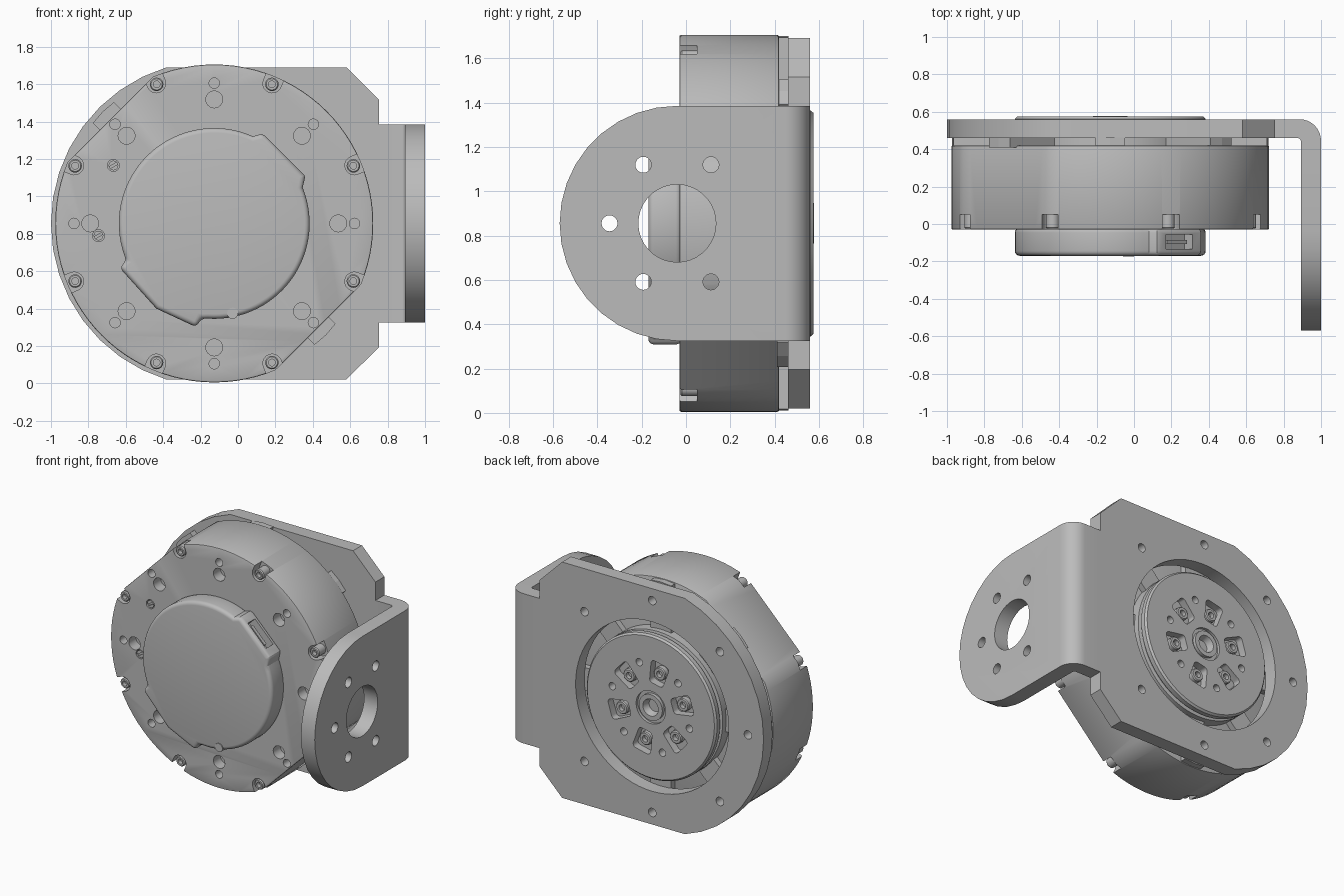
import bpy, bmesh
from math import sin, cos, pi, radians, sqrt
from mathutils import Matrix, Vector

if "Cube" in bpy.data.objects:
    bpy.data.objects.remove(bpy.data.objects["Cube"])

CX, CZ = -0.127, 0.855          # motor axis
grey = bpy.data.materials.new("machined grey")
grey.use_nodes = True
grey.diffuse_color = (0.5, 0.5, 0.5, 1)
grey.node_tree.nodes["Principled BSDF"].inputs["Base Color"].default_value = (0.5, 0.5, 0.5, 1)


def arc(r, a0, a1, n, u=0, v=0):
    """Points on an arc, in degrees, both ends included."""
    angles = [radians(a0 + (a1 - a0) * i / n) for i in range(n + 1)]
    return [(u + r * cos(a), v + r * sin(a)) for a in angles]


def ring(r, n, u=0, v=0):
    return arc(r, 0, 360, n, u, v)[:-1]


def turn(pts, deg):
    c, s = cos(radians(deg)), sin(radians(deg))
    return [(x * c - y * s, x * s + y * c) for x, y in pts]


def polar(r, deg):
    return r * cos(radians(deg)), r * sin(radians(deg))


def prism(bm, pts, lo, hi, axis="motor"):
    """Extrude a 2D outline between two depths along an axis."""
    place = {"motor": lambda a, b, d: (CX + a, d, CZ + b),
             "x": lambda a, b, d: (d, a, b),
             "z": lambda a, b, d: (a, b, d)}[axis]
    ends = [[bm.verts.new(place(a, b, d)) for a, b in pts] for d in (lo, hi)]
    faces = [bm.faces.new(e) for e in ends]
    for i in range(len(pts)):
        j = (i + 1) % len(pts)
        faces.append(bm.faces.new((ends[0][i], ends[0][j], ends[1][j], ends[1][i])))
    bmesh.ops.recalc_face_normals(bm, faces=faces)


def lathe(bm, profile, n, u=0, v=0):
    """Spin (radius, depth) points around a line parallel to the motor axis."""
    verts = [bm.verts.new((CX + u + r, y, CZ + v)) for r, y in profile]
    edges = [bm.edges.new(p) for p in zip(verts, verts[1:])]
    bmesh.ops.spin(bm, geom=verts + edges, cent=(CX + u, 0, CZ + v), axis=(0, 1, 0),
                   angle=2 * pi, steps=n, use_duplicate=False)
    bmesh.ops.remove_doubles(bm, verts=bm.verts, dist=1e-5)
    bmesh.ops.recalc_face_normals(bm, faces=bm.faces)


def finish(name, bm):
    mesh = bpy.data.meshes.new(name)
    bm.to_mesh(mesh)
    bm.free()
    mesh.materials.append(grey)
    ob = bpy.data.objects.new(name, mesh)
    bpy.context.collection.objects.link(ob)
    return ob


def bake(ob):
    dg = bpy.context.evaluated_depsgraph_get()
    mesh = bpy.data.meshes.new_from_object(ob.evaluated_get(dg))
    ob.modifiers.clear()
    ob.data = mesh


def bevel(ob, width, segments, limit=35):
    m = ob.modifiers.new("edge", "BEVEL")
    m.width, m.segments, m.angle_limit = width, segments, radians(limit)
    bake(ob)


def combine(ob, bm, op="DIFFERENCE"):
    tool = finish("cutter", bm)
    tool.hide_render = True
    m = ob.modifiers.new("cut", "BOOLEAN")
    m.object, m.operation, m.solver = tool, op, "EXACT"
    bake(ob)
    bpy.data.objects.remove(tool)


def smooth(ob):
    bpy.ops.object.select_all(action="DESELECT")
    ob.select_set(True)
    bpy.context.view_layer.objects.active = ob
    bpy.ops.object.shade_smooth_by_angle(angle=radians(25))


# Motor body: a drum with two opposite flats
outline = []
for x, z in ring(0.85, 96):
    d = (z - x) / sqrt(2)
    k = (d - max(-0.787, min(0.787, d))) / sqrt(2)
    outline.append((x + k, z - k))
bm = bmesh.new()
prism(bm, outline, -0.03, 0.42)
body = finish("motor_body", bm)
bevel(body, 0.008, 2)
holes = bmesh.new()
for i in range(8):
    prism(holes, ring(0.045, 24, *polar(0.663, 45 * i)), -0.1, 0.05)
    prism(holes, ring(0.028, 16, *polar(0.75, 45 * i)), -0.1, 0.05)
    notch = arc(0.05, 90, 270, 10, 0.81) + [(0.9, -0.05), (0.9, 0.05)]
    prism(holes, turn(notch, 45 * i + 22.5), -0.1, 0.05)
for u, v in ((-0.539, 0.31), (-0.619, -0.065)):
    prism(holes, ring(0.032, 16, u, v), -0.1, 0.0)
combine(body, holes)
smooth(body)

# Pads between body and bracket
bm = bmesh.new()
for i in range(8):
    pad = [(0.45, -0.08), (0.838, -0.08), (0.845, 0), (0.838, 0.08), (0.45, 0.08)]
    prism(bm, turn(pad, 45 * i), 0.41, 0.462)
finish("mounting_pads", bm)

# Socket screws around the front rim, and two slotted set screws
for i in range(8):
    bm = bmesh.new()
    u, v = polar(0.805, 45 * i + 22.5)
    lathe(bm, [(0, 0.005), (0.018, 0.005), (0.018, -0.025), (0.03, -0.025),
               (0.036, -0.018), (0.036, 0.055)], 20, u, v)
    smooth(finish("rim_screw", bm))
for u, v in ((-0.539, 0.31), (-0.619, -0.065)):
    bm = bmesh.new()
    prism(bm, ring(0.026, 16, u, v), -0.028, 0.01)
    screw = finish("set_screw", bm)
    slot = bmesh.new()
    prism(slot, [(u + a, v + b) for a, b in
                 turn([(-0.04, -0.006), (0.04, -0.006), (0.04, 0.006), (-0.04, 0.006)], 30)],
          -0.05, -0.015)
    combine(screw, slot)

# Front cover with an ear for the connector and one opposite
cover_outline = arc(0.51, 66, 203, 36)
cover_outline += [(-0.507, -0.236), (-0.31, -0.455), (-0.095, -0.555), (-0.07, -0.507)]
cover_outline += arc(0.51, 266, 382, 30) + [(0.485, 0.245), (0.482, 0.258), (0.27, 0.47), (0.25, 0.478)]
bm = bmesh.new()
prism(bm, cover_outline, -0.17, -0.02)
cover = finish("front_cover", bm)
bevel(cover, 0.03, 4, 60)
port = bmesh.new()
prism(port, turn([(0.46, -0.1), (0.6, -0.1), (0.6, 0.1), (0.46, 0.1)], 45), -0.135, -0.055)
combine(cover, port)
smooth(cover)
bm = bmesh.new()
prism(bm, turn([(0.45, -0.075), (0.505, -0.075), (0.505, 0.075), (0.45, 0.075)], 45), -0.108, -0.085)
finish("connector_tongue", bm)
bm = bmesh.new()
prism(bm, ring(0.03, 16, 0.098, -0.48), -0.175, -0.02)
smooth(finish("cover_pin", bm))

# Rotating output hub at the back
bm = bmesh.new()
lathe(bm, [(0, 0.40), (0.51, 0.40), (0.51, 0.50), (0.485, 0.505), (0.485, 0.525), (0.51, 0.53),
           (0.51, 0.562), (0.498, 0.575), (0.115, 0.575), (0.115, 0.555), (0.092, 0.555),
           (0.092, 0.578), (0.06, 0.578), (0.045, 0.53), (0, 0.53)], 72)
hub = finish("output_hub", bm)
holes = bmesh.new()
for i in range(6):
    corners = [(0.31, 0.045, 0), (0.2, 0.03, 90), (0.2, -0.03, 180), (0.31, -0.045, 270)]
    pocket = []
    for u, v, a in corners:
        pocket += arc(0.025, a, a + 90, 5, u, v)
    prism(holes, turn(pocket, 43 + 60 * i), 0.52, 0.6)
    prism(holes, ring(0.026, 16, *polar(0.31, 13 + 60 * i)), 0.5, 0.6)
combine(hub, holes)
smooth(hub)
for i in range(6):
    bm = bmesh.new()
    u, v = polar(0.25, 43 + 60 * i)
    lathe(bm, [(0, 0.53), (0.022, 0.53), (0.022, 0.56), (0.04, 0.56), (0.046, 0.553), (0.046, 0.51)], 20, u, v)
    smooth(finish("hub_screw", bm))

# Bracket: folded strip with a round end, joined to the motor plate
bm = bmesh.new()
strip = [(0.7, 0.56)] + arc(0.115, 90, 0, 8, 0.885, 0.445) + [(1, -0.7), (0.893, -0.7)]
strip += arc(0.02, 0, 90, 4, 0.873, 0.44) + [(0.7, 0.46)]
prism(bm, strip, CZ - 0.53, CZ + 0.53, "z")
bracket = finish("bracket", bm)
tongue = bmesh.new()
prism(tongue, [(0.7, CZ + 0.54), (-0.04, CZ + 0.53)] + arc(0.53, 90, 270, 18, -0.04, CZ)[1:] +
      [(0.7, CZ - 0.54)], 0.5, 1.2, "x")
combine(bracket, tongue, "INTERSECT")
plate = bmesh.new()
right = 0.755 - CX
half = arc(0.873, 180, 107, 8) + [(0.706, 0.835), (right, 0.66)]
prism(plate, half + [(x, -z) for x, z in half[:0:-1]], 0.46, 0.56)
combine(bracket, plate, "UNION")

# Bracket holes: flange bore and screws, motor opening and screws
holes = bmesh.new()
prism(holes, ring(0.175, 36, -0.04, CZ), 0.8, 1.2, "x")
for a in range(60, 301, 60):
    u, v = polar(0.305, a)
    prism(holes, ring(0.036, 20, u - 0.04, v + CZ), 0.8, 1.2, "x")
prism(holes, ring(0.6, 72), 0.4, 0.7)
for a in range(45, 316, 45):
    prism(holes, ring(0.03, 16, *polar(0.75, a)), 0.4, 0.7)
combine(bracket, holes)
smooth(bracket)
